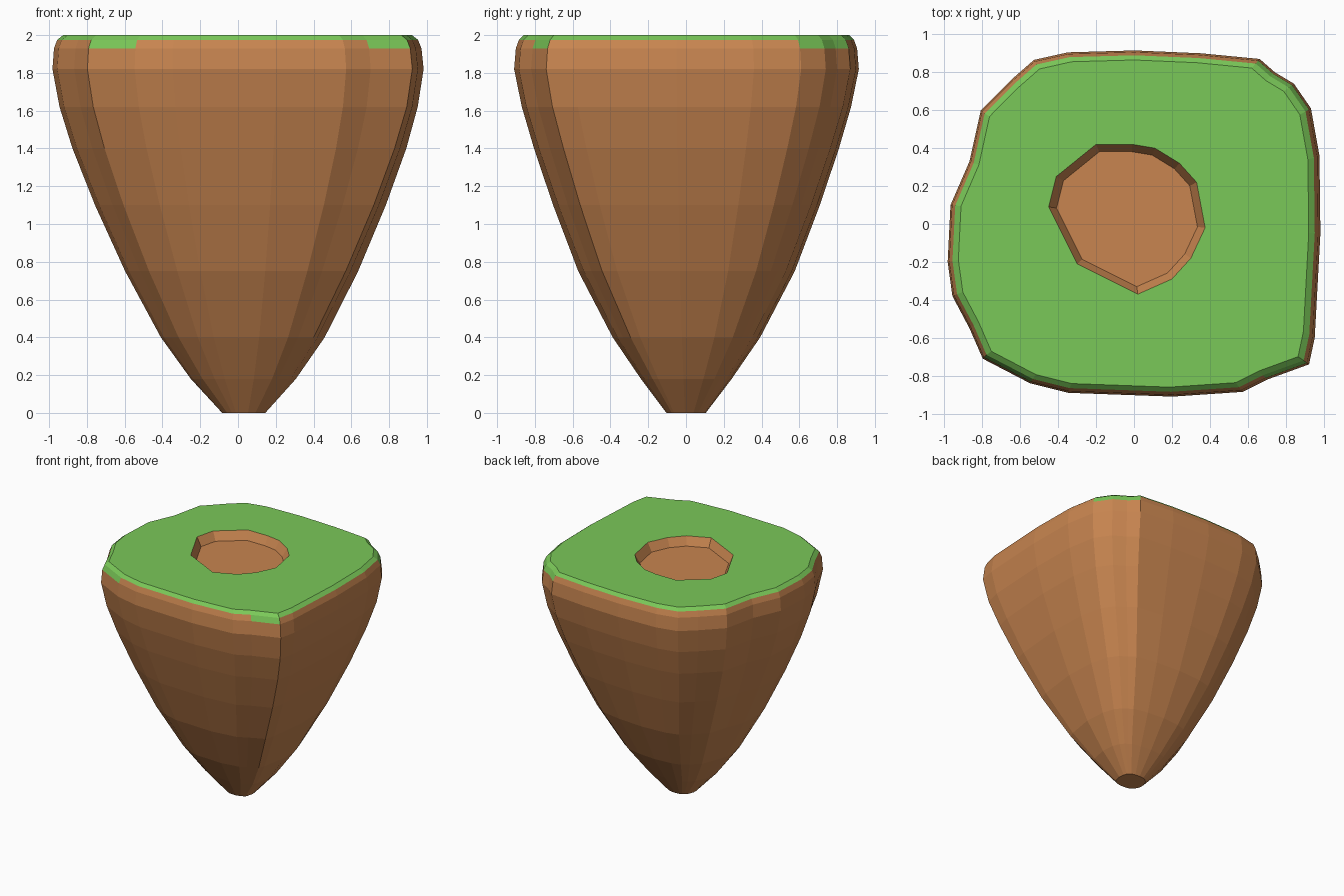
import bpy, bmesh, math

if "Cube" in bpy.data.objects:
    bpy.data.objects.remove(bpy.data.objects["Cube"])

# Plan outline of the island, counter-clockwise from the right side
OUTLINE = [(.98, -.05), (.975, .36), (.93, .61), (.84, .74), (.74, .80), (.66, .87),
           (.35, .90), (0, .915), (-.35, .905), (-.53, .865), (-.65, .76), (-.81, .60),
           (-.87, .33), (-.97, .10), (-.985, -.20), (-.96, -.38), (-.87, -.55),
           (-.80, -.71), (-.55, -.84), (-.35, -.89), (.20, -.91), (.57, -.885),
           (.70, -.82), (.92, -.74), (.95, -.60)]
CORNERS = (2, 3, 4, 17, 22)          # outline spans where grass spills over
# Height, x scale, y scale, roundness
ROCK = [(0, .117, .115, .6), (.18, .285, .265, .5), (.40, .444, .43, .4),
        (.75, .63, .63, .25), (1.10, .785, .775, .12), (1.40, .90, .885, .05),
        (1.62, .965, .955, 0), (1.82, 1, 1, 0), (1.93, .99, .99, 0), (1.975, .972, .972, 0)]
# Pit outline
PIT = [(.375, -.02), (.33, .22), (.24, .32), (.11, .40), (-.01, .42), (-.20, .42),
       (-.41, .25), (-.45, .09), (-.30, -.21), (.02, -.37), (.20, -.29), (.30, -.18)]


def material(name, rgb):
    m = bpy.data.materials.new(name)
    m.diffuse_color = (*rgb, 1)
    m.use_nodes = True
    m.node_tree.nodes["Principled BSDF"].inputs["Base Color"].default_value = m.diffuse_color
    return m


earth = material("earth", (.578, .235, .08))
grass = material("grass", (.195, .578, .098))


def section(z, sx, sy, k):
    """Outline scaled to one height, blended toward an ellipse by k."""
    pts = []
    for x, y in OUTLINE:
        t = math.atan2(y / .91, x / .98)
        px = x * (1 - k) + .98 * math.cos(t) * k
        py = y * (1 - k) + .91 * math.sin(t) * k
        pts.append((px * sx + .03 * (1 - z / 2), py * sy, z))
    return pts


def ring(bm, pts):
    return [bm.verts.new(p) for p in pts]


def skin(bm, a, b):
    n = len(a)
    return [bm.faces.new((a[i], a[(i + 1) % n], b[(i + 1) % n], b[i])) for i in range(n)]


def loop_edges(bm, r):
    return [bm.edges.get((r[i - 1], r[i])) or bm.edges.new((r[i - 1], r[i])) for i in range(len(r))]


def finish(bm, name, mats):
    me = bpy.data.meshes.new(name)
    bm.to_mesh(me)
    bm.free()
    for m in mats:
        me.materials.append(m)
    ob = bpy.data.objects.new(name, me)
    bpy.context.collection.objects.link(ob)
    return ob


# Rock: tapering stack of sections with grass patches at the upper corners
bm = bmesh.new()
rings = [ring(bm, section(*s)) for s in ROCK]
bm.faces.new(rings[0][::-1])
for a, b in zip(rings, rings[1:]):
    faces = skin(bm, a, b)
for i in CORNERS:
    faces[i].material_index = 1
finish(bm, "rock", [earth, grass])

# Grass: sloping rim and flat top around the pit
bm = bmesh.new()
low = ring(bm, section(*ROCK[-1]))
high = ring(bm, section(2, .94, .945, 0))
skin(bm, low, high)
hole = ring(bm, [(x, y, 2) for x, y in PIT])
bmesh.ops.bridge_loops(bm, edges=loop_edges(bm, high) + loop_edges(bm, hole))
for f in bm.faces:
    f.normal_update()
    if f.normal.z < 0:
        f.normal_flip()
finish(bm, "grass_top", [grass])

# Pit: shallow sloping wall and earth floor
bm = bmesh.new()
rim = ring(bm, [(x, y, 2) for x, y in PIT])
floor = ring(bm, [(-.03 + (x + .03) * .9, .03 + (y - .03) * .9, 1.93) for x, y in PIT])
skin(bm, floor, rim)
for f in bm.faces:
    f.normal_flip()
bm.faces.new(floor)
finish(bm, "pit", [earth])
